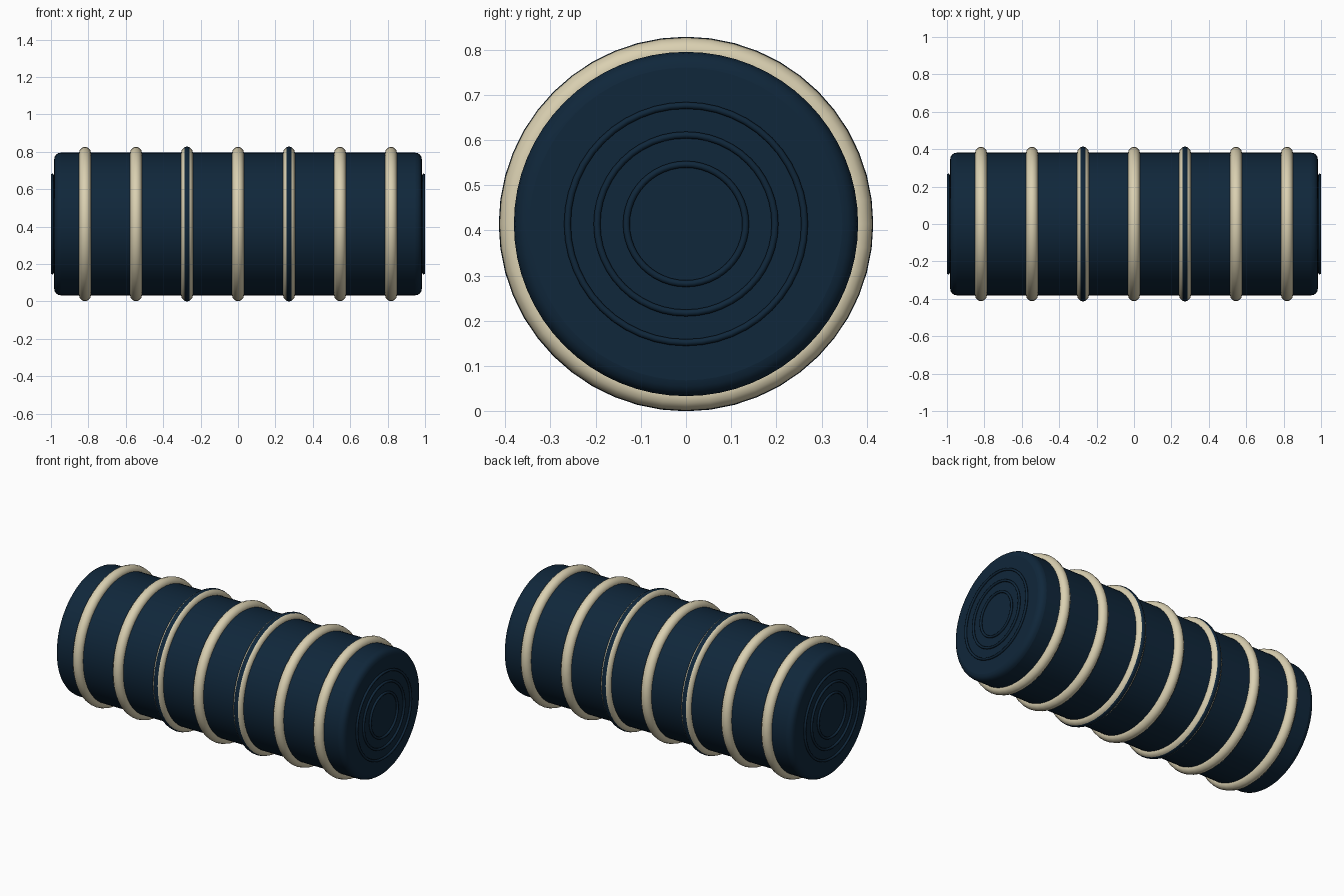
import bpy
from math import pi, radians

if "Cube" in bpy.data.objects:
    bpy.data.objects.remove(bpy.data.objects["Cube"])

AXIS_Z = 0.414  # height of the drum's axis


def make_material(name, color):
    mat = bpy.data.materials.new(name)
    mat.use_nodes = True
    mat.diffuse_color = color
    mat.node_tree.nodes["Principled BSDF"].inputs["Base Color"].default_value = color
    return mat


navy = make_material("navy", (0.005, 0.02, 0.043, 1))
cream = make_material("cream", (0.70, 0.63, 0.44, 1))


def finish(name, mat, angle=40):
    obj = bpy.context.object
    obj.name = name
    obj.data.materials.append(mat)
    bpy.ops.object.shade_smooth_by_angle(angle=radians(angle))
    return obj


def ring(name, x, major, minor, mat, sides=12):
    bpy.ops.mesh.primitive_torus_add(
        major_radius=major, minor_radius=minor, major_segments=48,
        minor_segments=sides, location=(x, 0, AXIS_Z), rotation=(0, pi / 2, 0))
    return finish(name, mat, 60)


# Drum body with rounded rims
bpy.ops.mesh.primitive_cylinder_add(
    vertices=64, radius=0.381, depth=1.966,
    location=(0, 0, AXIS_Z), rotation=(0, pi / 2, 0))
body = bpy.context.object
bevel = body.modifiers.new("rounded_rim", "BEVEL")
bevel.width = 0.035
bevel.segments = 4
bevel.limit_method = "ANGLE"
bevel.angle_limit = radians(40)
finish("drum_body", navy)

# Seven raised hoops, two of them with a navy crest
for i in range(-3, 4):
    x = i * 0.2727
    ring(f"hoop_{i + 4}", x, 0.381, 0.032, cream)
    if abs(i) == 1:
        ring(f"hoop_crest_{i + 4}", x, 0.392, 0.0225, navy)

# Three concentric ridges on each end
for side, end in ((1, "left"), (-1, "right")):
    for n, radius in enumerate((0.132, 0.197, 0.2625), 1):
        ring(f"{end}_end_ridge_{n}", side * 0.9925, radius, 0.0075, navy, 8)
